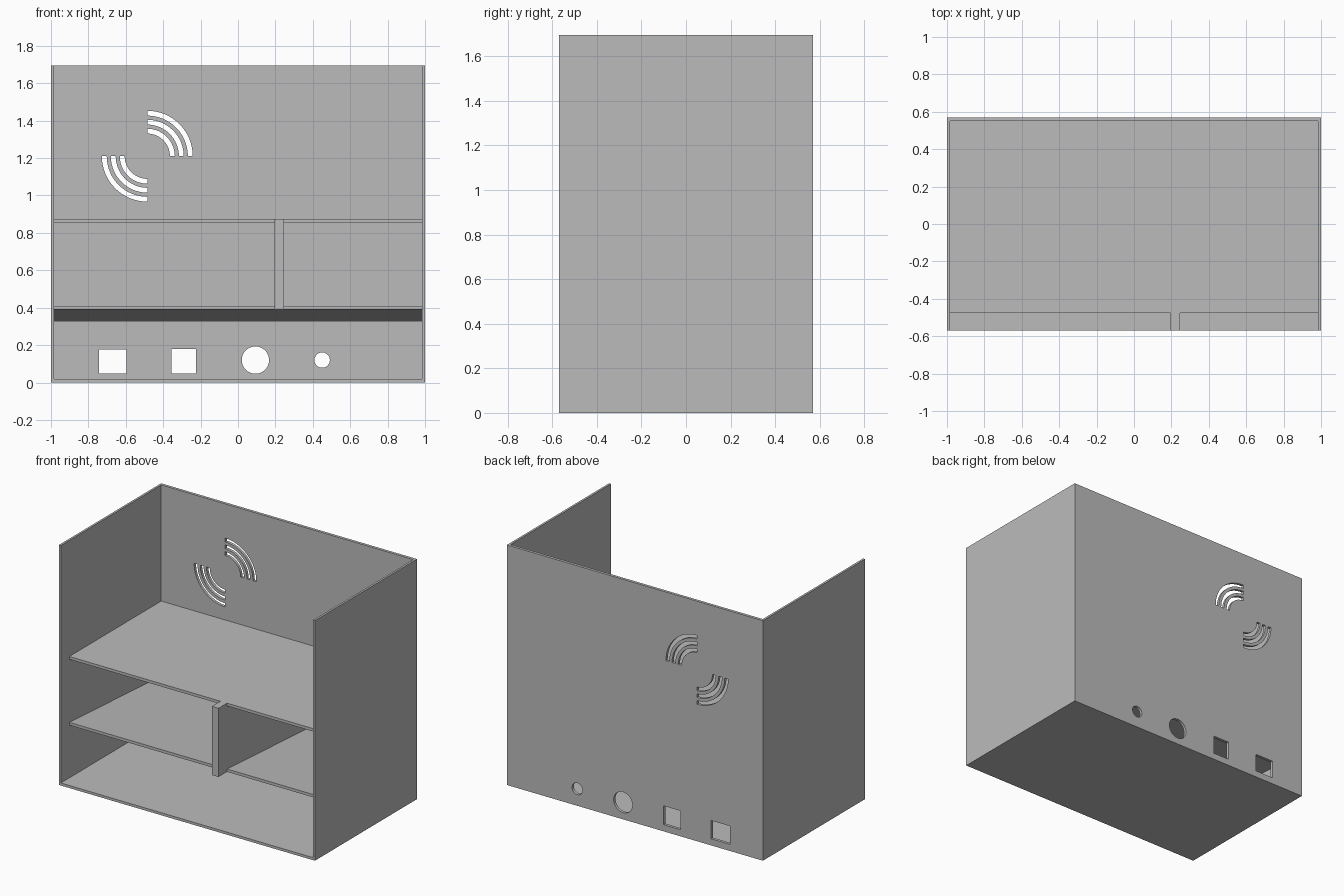
import bpy, bmesh
from math import sin, cos, pi
from mathutils import Vector

if "Cube" in bpy.data.objects:
    bpy.data.objects.remove(bpy.data.objects["Cube"])

grey = bpy.data.materials.new("matte grey")
grey.use_nodes = True
grey.diffuse_color = (0.5, 0.5, 0.5, 1)
grey.node_tree.nodes["Principled BSDF"].inputs["Base Color"].default_value = (0.5, 0.5, 0.5, 1)

HALF_DEPTH, HEIGHT = 0.57, 1.695
INNER_X, INNER_BACK, FLOOR = 0.985, 0.55, 0.018
SHELF_FRONT = -0.475


def prisms(name, profiles, axis, start, end):
    """Extrude closed 2D profiles along axis 'x' (y, z points) or 'y' (x, z points)."""
    bm = bmesh.new()
    for profile in profiles:
        points = [Vector((start, a, b)) if axis == "x" else Vector((a, start, b))
                  for a, b in profile]
        face = bm.faces.new([bm.verts.new(p) for p in points])
        new = bmesh.ops.extrude_face_region(bm, geom=[face])["geom"]
        move = Vector((end - start, 0, 0)) if axis == "x" else Vector((0, end - start, 0))
        bmesh.ops.translate(bm, vec=move, verts=[v for v in new if isinstance(v, bmesh.types.BMVert)])
    bmesh.ops.recalc_face_normals(bm, faces=bm.faces[:])
    mesh = bpy.data.meshes.new(name)
    bm.to_mesh(mesh)
    bm.free()
    mesh.materials.append(grey)
    obj = bpy.data.objects.new(name, mesh)
    bpy.context.collection.objects.link(obj)
    return obj


def rect(a0, a1, b0, b1):
    return [(a0, b0), (a1, b0), (a1, b1), (a0, b1)]


def arc(cx, cz, r, a0, a1, steps):
    return [(cx + r * cos(a0 + (a1 - a0) * i / steps),
             cz + r * sin(a0 + (a1 - a0) * i / steps)) for i in range(steps + 1)]


def circle(cx, cz, r):
    return arc(cx, cz, r, 0, 2 * pi, 48)[:-1]


def cut(target, cutter):
    """Subtract the cutter, bake the result and remove the cutter."""
    cutter.hide_render = True
    mod = target.modifiers.new("cut", "BOOLEAN")
    mod.operation, mod.solver, mod.object = "DIFFERENCE", "EXACT", cutter
    bpy.context.view_layer.update()
    baked = bpy.data.meshes.new_from_object(
        target.evaluated_get(bpy.context.evaluated_depsgraph_get()))
    target.modifiers.clear()
    target.data = baked
    bpy.data.objects.remove(cutter)


# Case: a box hollowed out through the front and top
case = prisms("case", [rect(-1, 1, 0, HEIGHT)], "y", -HALF_DEPTH, HALF_DEPTH)
cut(case, prisms("hollow", [rect(-INNER_X, INNER_X, FLOOR, HEIGHT + 0.2)],
                 "y", -HALF_DEPTH - 0.2, INNER_BACK))

# Back wall openings: cable holes and two fans of curved vent slots
openings = [rect(-0.743, -0.595, 0.047, 0.176), rect(-0.355, -0.225, 0.047, 0.18),
            circle(0.093, 0.12, 0.073), circle(0.45, 0.12, 0.041)]
for first in (0, pi):
    for inner in (0.121, 0.169, 0.217):
        last = first + pi / 2
        openings.append(arc(-0.485, 1.21, inner, first, last, 16)
                        + arc(-0.485, 1.21, inner + 0.026, last, first, 16))
cut(case, prisms("openings", openings, "y", INNER_BACK - 0.1, HALF_DEPTH + 0.1))

# Shelves: the upper is level, the lower slopes down to the back
prisms("upper_shelf", [rect(SHELF_FRONT, INNER_BACK, 0.855, 0.875)],
       "x", -INNER_X, INNER_X)
prisms("lower_shelf", [[(SHELF_FRONT, 0.39), (INNER_BACK, 0.325),
                        (INNER_BACK, 0.345), (SHELF_FRONT, 0.41)]],
       "x", -INNER_X, INNER_X)

# Divider: fills the gap between shelves and covers their front edges
prisms("divider", [[(-HALF_DEPTH, 0.39), (SHELF_FRONT, 0.39), (SHELF_FRONT, 0.41),
                    (INNER_BACK, 0.345), (INNER_BACK, 0.855), (SHELF_FRONT, 0.855),
                    (SHELF_FRONT, 0.875), (-HALF_DEPTH, 0.875)]], "x", 0.195, 0.247)
